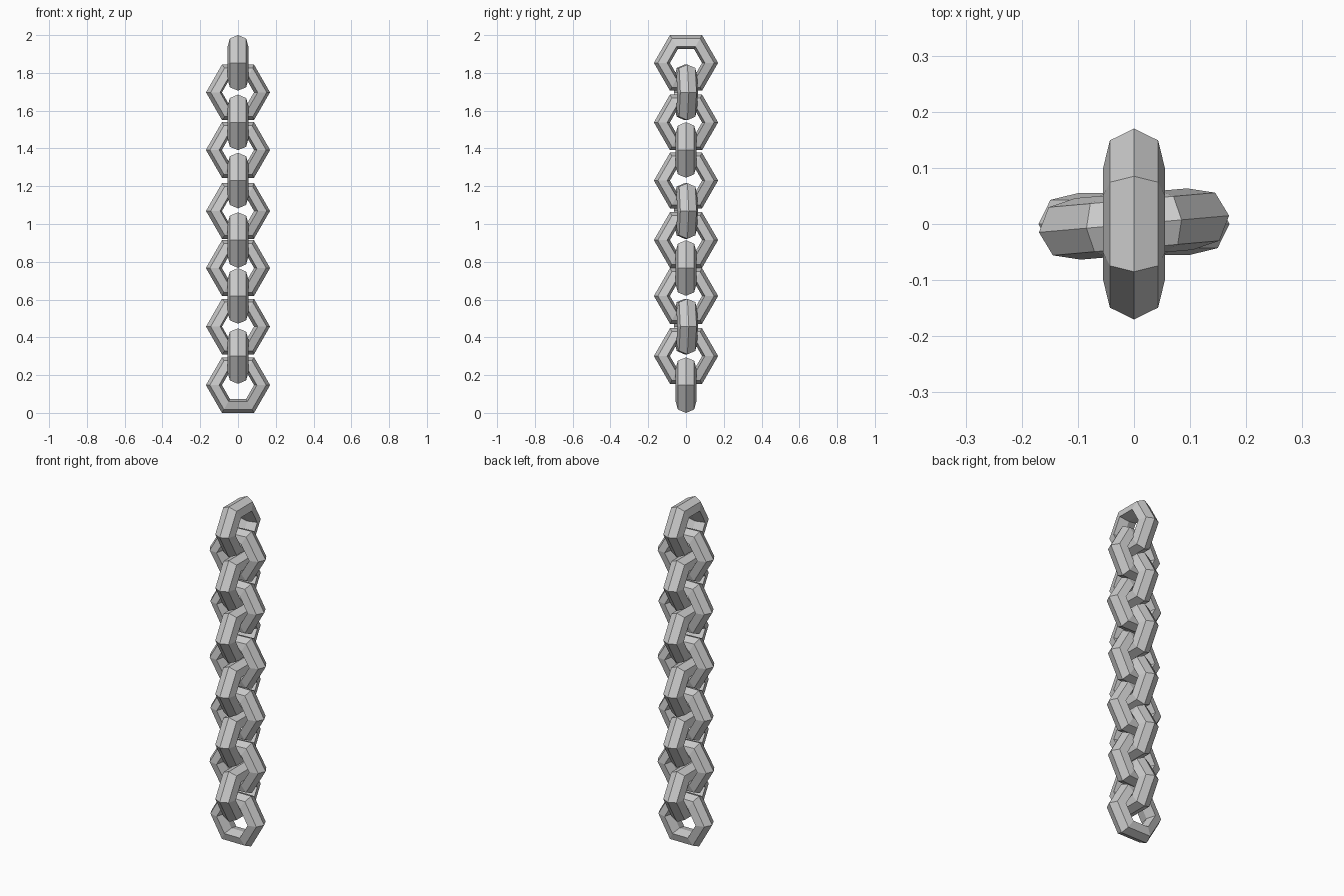
import bpy, bmesh
from math import cos, sin, pi, radians

if "Cube" in bpy.data.objects:
    bpy.data.objects.remove(bpy.data.objects["Cube"])

# Link cross-section: (distance from link centre, sideways offset)
SECTION = [(0.170, 0), (0.149, 0.043), (0.100, 0.055),
           (0.085, 0), (0.100, -0.055), (0.149, -0.043)]
SIDES = 6


def link_mesh():
    # Hexagonal ring lying in the XZ plane, flat sides at top and bottom
    bm = bmesh.new()
    rings = []
    for i in range(SIDES):
        a = 2 * pi * i / SIDES
        rings.append([bm.verts.new((r * cos(a), w, r * sin(a))) for r, w in SECTION])
    n = len(SECTION)
    for i in range(SIDES):
        r0, r1 = rings[i], rings[(i + 1) % SIDES]
        for j in range(n):
            k = (j + 1) % n
            bm.faces.new((r0[j], r1[j], r1[k], r0[k]))
    bmesh.ops.recalc_face_normals(bm, faces=bm.faces)
    mesh = bpy.data.meshes.new("chain_link")
    bm.to_mesh(mesh)
    bm.free()
    return mesh


# Chain of alternating links from top to bottom, every fourth slightly twisted
mesh = link_mesh()
heights = [1.853, 1.697, 1.538, 1.392, 1.230, 1.069,
           0.915, 0.767, 0.619, 0.457, 0.301, 0.147]
for i, z in enumerate(heights):
    link = bpy.data.objects.new(f"chain_link_{i + 1}", mesh)
    bpy.context.collection.objects.link(link)
    link.location = (0, 0, z)
    twist = 5 if i % 4 == 1 else 0
    link.rotation_euler.z = radians(twist + (90 if i % 2 == 0 else 0))
